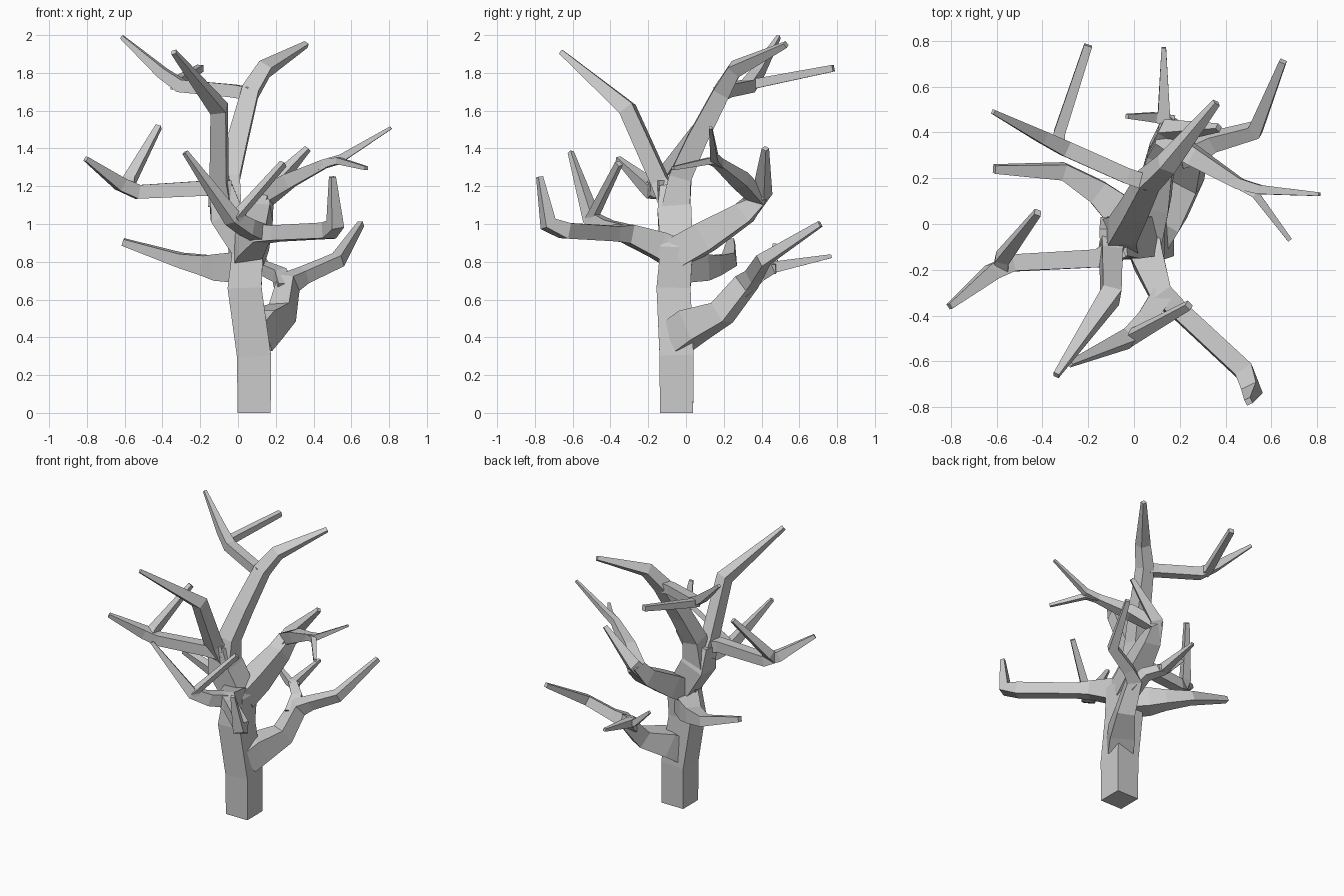
import bpy, bmesh
from mathutils import Vector


def limb(name, pts):
    """Square tapering tube through (x, y, z, half_width) points."""
    P = [Vector(p[:3]) for p in pts]
    n = len(P)
    dirs = [(P[i + 1] - P[i]).normalized() for i in range(n - 1)]
    side = None
    bm = bmesh.new()
    rings = []
    for i in range(n):
        t = (dirs[max(i - 1, 0)] + dirs[min(i, n - 2)]).normalized()
        if side is None:
            side = t.cross(Vector((0, 0, 1)))
            if side.length < 0.2:
                side = Vector((1, 0, 0))
        side = (side - t * side.dot(t)).normalized()
        up = side.cross(t)
        w = pts[i][3]
        rings.append([bm.verts.new(P[i] + side * a * w + up * b * w)
                      for a, b in ((-1, -1), (1, -1), (1, 1), (-1, 1))])
    for r0, r1 in zip(rings, rings[1:]):
        for k in range(4):
            j = (k + 1) % 4
            bm.faces.new((r0[k], r0[j], r1[j], r1[k]))
    bm.faces.new(rings[0][::-1])
    bm.faces.new(rings[-1])
    bmesh.ops.recalc_face_normals(bm, faces=bm.faces)
    me = bpy.data.meshes.new(name)
    bm.to_mesh(me)
    bm.free()
    bpy.context.collection.objects.link(bpy.data.objects.new(name, me))


# Trunk and upper stem
limb("trunk", [(.085, -.05, 0, .088), (.085, -.05, .3, .09), (.035, -.066, .66, .09),
               (.05, -.05, .86, .085), (-.06, -.06, 1.05, .09), (-.09, -.08, 1.2, .06)])

# Low back-right branch and its twigs
limb("low_right_branch", [(.085, -.05, .4, .085), (.14, .04, .465, .085), (.235, .19, .53, .06),
                          (.27, .32, .69, .05), (.35, .36, .73, .037), (.53, .41, .81, .033),
                          (.65, .71, 1.0, .015)])
limb("low_back_twig", [(.25, .28, .65, .045), (.22, .38, .73, .036), (.13, .46, .77, .03),
                       (.13, .77, .83, .01)])
limb("low_back_short_twig", [(.17, .45, .76, .025), (.09, .465, .78, .022), (-.03, .47, .89, .01)])

# Low left branch
limb("low_left_branch", [(.03, -.04, .77, .08), (-.08, .07, .77, .07), (-.16, .14, .78, .053),
                         (-.31, .23, .81, .036), (-.61, .24, .905, .018)])

# Front branch and its fork
limb("front_branch", [(.03, -.03, .83, .08), (.06, -.15, .89, .07), (.12, -.31, .95, .05),
                      (.2, -.38, .95, .04), (.48, -.64, .965, .042), (.515, -.73, 1.0, .036),
                      (.5, -.775, 1.25, .014)])
limb("front_left_fork", [(.12, -.31, .95, .045), (.05, -.42, .98, .042), (-.03, -.5, 1.03, .036),
                         (-.28, -.61, 1.38, .012)])
limb("front_right_fork", [(.02, -.46, 1.0, .03), (-.01, -.495, 1.04, .028), (.24, -.355, 1.32, .016)])

# Back-right branch rising to a fork
limb("back_right_branch", [(.05, -.04, .85, .08), (.08, .1, .93, .078), (.12, .31, 1.06, .058),
                           (.14, .38, 1.14, .048), (.27, .29, 1.23, .04), (.46, .175, 1.32, .024),
                           (.55, .15, 1.35, .02), (.81, .13, 1.51, .008)])
limb("back_right_low_twig", [(.43, .19, 1.31, .022), (.53, .13, 1.335, .018), (.68, -.07, 1.295, .01)])
limb("back_short_fork", [(.115, .33, 1.08, .045), (.15, .405, 1.17, .04), (.37, .42, 1.4, .014)])

# Tall front stem
limb("tall_front_stem", [(-.09, -.08, 1.12, .06), (-.1, -.14, 1.23, .045), (-.1, -.31, 1.61, .042),
                         (-.34, -.66, 1.91, .013)])

# Tall back stem
limb("tall_back_stem", [(-.06, -.06, 1.04, .08), (-.05, -.03, 1.25, .06), (.0, .06, 1.45, .053),
                        (.065, .19, 1.7, .045), (.14, .26, 1.82, .038), (.36, .53, 1.95, .014)])
limb("top_left_branch", [(.06, .18, 1.69, .034), (-.03, .21, 1.705, .034), (-.3, .33, 1.73, .034),
                         (-.4, .38, 1.8, .028), (-.615, .49, 1.99, .01)])
limb("top_back_twig", [(-.33, .34, 1.74, .028), (-.325, .4, 1.75, .025), (-.2, .78, 1.825, .018)])

# Middle left branch and its fork
limb("middle_left_branch", [(-.06, -.1, 1.18, .05), (-.16, -.15, 1.19, .04), (-.53, -.17, 1.17, .037),
                            (-.62, -.21, 1.21, .035), (-.805, -.36, 1.345, .013)])
limb("middle_left_fork", [(-.58, -.19, 1.19, .033), (-.575, -.15, 1.23, .03), (-.42, .05, 1.515, .015)])
